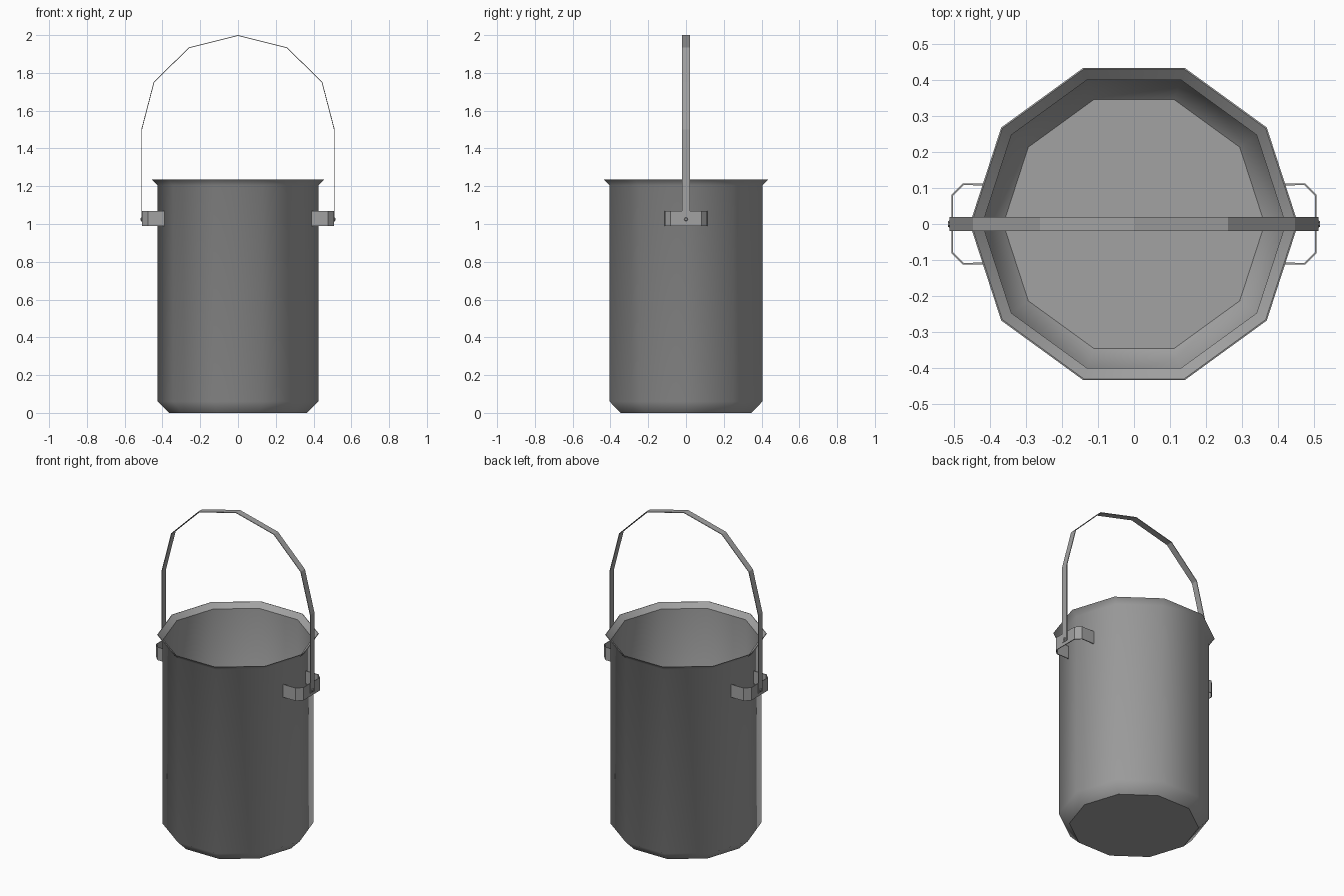
import bpy, bmesh
from math import cos, sin, pi, radians

cube = bpy.data.objects.get("Cube")
if cube:
    bpy.data.objects.remove(cube, do_unlink=True)

steel = bpy.data.materials.new("grey steel")
steel.use_nodes = True
GREY = (0.36, 0.36, 0.36, 1)
steel.diffuse_color = GREY
steel.node_tree.nodes["Principled BSDF"].inputs["Base Color"].default_value = GREY


def make_object(name, bm, smooth=None):
    mesh = bpy.data.meshes.new(name)
    bmesh.ops.recalc_face_normals(bm, faces=bm.faces)
    bm.to_mesh(mesh)
    bm.free()
    mesh.materials.append(steel)
    obj = bpy.data.objects.new(name, mesh)
    bpy.context.collection.objects.link(obj)
    if smooth:
        bpy.ops.object.select_all(action='DESELECT')
        obj.select_set(True)
        bpy.context.view_layer.objects.active = obj
        bpy.ops.object.shade_smooth_by_angle(angle=radians(smooth))
    return obj


def lathe(name, profile, sides, smooth):
    """Turn an outline of (radius, z) points, closing both ends with a flat cap."""
    bm = bmesh.new()
    rings = [[bm.verts.new((r * cos(2 * pi * i / sides), r * sin(2 * pi * i / sides), z))
              for i in range(sides)] for r, z in profile]
    for a, b in zip(rings, rings[1:]):
        for i in range(sides):
            j = (i + 1) % sides
            bm.faces.new((a[i], a[j], b[j], b[i]))
    bm.faces.new(rings[0])
    bm.faces.new(rings[-1])
    return make_object(name, bm, smooth)


def strap(name, path, offset, thickness):
    """Bend a flat band along a path, sweeping it by offset and thickening it inward."""
    bm = bmesh.new()
    rows = [(bm.verts.new(p), bm.verts.new([a + b for a, b in zip(p, offset)])) for p in path]
    for a, b in zip(rows, rows[1:]):
        bm.faces.new((a[0], b[0], b[1], a[1]))
    obj = make_object(name, bm)
    solid = obj.modifiers.new("thickness", 'SOLIDIFY')
    solid.thickness = thickness
    solid.offset = 0
    return obj


# Ten-sided pail: chamfered foot, straight wall, flared lip, thin inner skin
lathe("pail_body", [(0.365, 0), (0.425, 0.06), (0.425, 1.205), (0.456, 1.235),
                    (0.452, 1.236), (0.421, 1.207), (0.421, 0.062), (0.363, 0.004)], 10, 45)

# Arched carrying handle
half = [(0.51, 1.01), (0.51, 1.50), (0.445, 1.75), (0.26, 1.933)]
arch = [(x, -0.02, z) for x, z in half] + [(0, -0.02, 1.998)]
arch += [(-x, -0.02, z) for x, z in reversed(half)]
strap("handle", arch, (0, 0.04, 0), 0.004)

# Side brackets and the pins that hold the handle
bend = [(0.39, -0.11), (0.475, -0.11), (0.505, -0.08)]
bend += [(x, -y) for x, y in reversed(bend)]
for side, s in (("left", 1), ("right", -1)):
    strap(side + "_bracket", [(s * x, y, 0.99) for x, y in bend], (0, 0, 0.08), 0.005)
    bm = bmesh.new()
    bmesh.ops.create_cone(bm, cap_ends=True, segments=6, radius1=0.013, radius2=0.008, depth=0.012)
    pin = make_object(side + "_pin", bm)
    pin.location = (s * 0.511, 0, 1.025)
    pin.rotation_euler = (0, s * pi / 2, 0)
